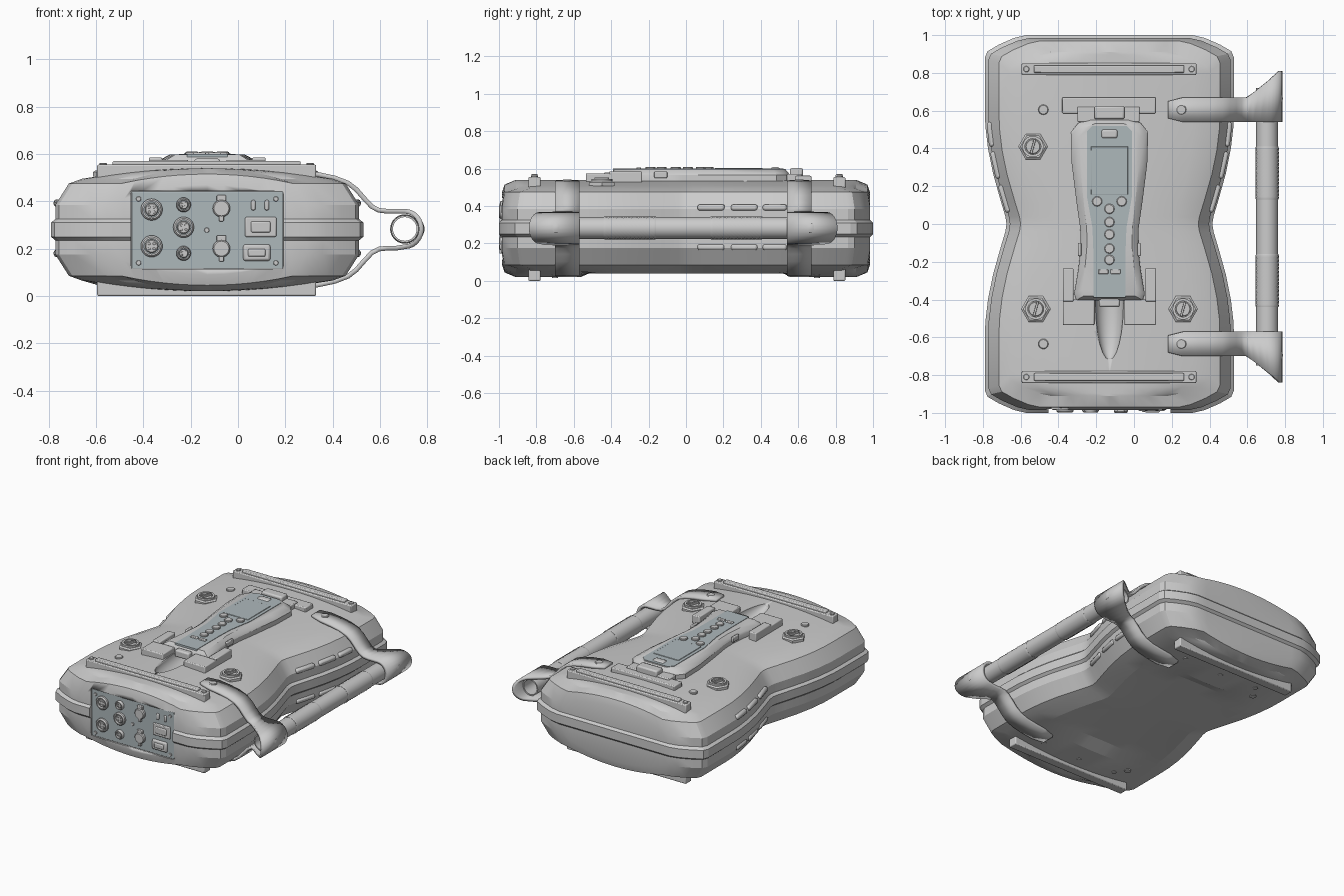
import bpy, bmesh, math
from mathutils import Matrix, Vector

if "Cube" in bpy.data.objects:
    bpy.data.objects.remove(bpy.data.objects["Cube"])

CX = -0.13  # centre line of the case
PANEL = bpy.data.materials.new("panel_blue_grey")
PANEL.diffuse_color = (0.42, 0.48, 0.50, 1)
PANEL.use_nodes = True
PANEL.node_tree.nodes["Principled BSDF"].inputs["Base Color"].default_value = PANEL.diffuse_color
AXES = {'Z': Matrix(), '-Y': Matrix.Rotation(math.pi / 2, 4, 'X'), 'X': Matrix.Rotation(math.pi / 2, 4, 'Y')}


def make(name, verts, faces, mat=None, angle=30):
    bm = bmesh.new()
    vs = [bm.verts.new(v) for v in verts]
    for f in faces:
        bm.faces.new([vs[i] for i in f])
    bmesh.ops.remove_doubles(bm, verts=bm.verts, dist=1e-5)
    bmesh.ops.recalc_face_normals(bm, faces=bm.faces)
    me = bpy.data.meshes.new(name)
    bm.to_mesh(me)
    bm.free()
    ob = bpy.data.objects.new(name, me)
    bpy.context.collection.objects.link(ob)
    if mat:
        me.materials.append(mat)
    bpy.ops.object.select_all(action='DESELECT')
    ob.select_set(True)
    bpy.context.view_layer.objects.active = ob
    bpy.ops.object.shade_smooth_by_angle(angle=math.radians(angle))
    return ob


def box(name, x0, x1, y0, y1, z0, z1, bevel=0.006, mat=None):
    c = Vector(((x0 + x1) / 2, (y0 + y1) / 2, (z0 + z1) / 2))
    vs = [Vector((x, y, z)) - c for x in (x0, x1) for y in (y0, y1) for z in (z0, z1)]
    ob = make(name, vs, [(0, 1, 3, 2), (4, 6, 7, 5), (0, 4, 5, 1), (2, 3, 7, 6), (0, 2, 6, 4), (1, 5, 7, 3)], mat)
    ob.location = c
    if bevel:
        b = ob.modifiers.new("bevel", 'BEVEL')
        b.width, b.segments = bevel, 2
    return ob


def lathe(name, prof, loc, axis='Z', n=24, closed=False, mat=None, bump=None):
    """Revolve a (radius, height) profile round an axis."""
    m, verts, faces = len(prof), [], []
    for i in range(n):
        a = 2 * math.pi * i / n
        for j, (r, h) in enumerate(prof):
            r += bump if bump and 1 < j < m - 2 and (i + j) % 2 else 0
            verts.append(Vector(loc) + AXES[axis] @ Vector((r * math.cos(a), r * math.sin(a), h)))
    for i in range(n):
        k = (i + 1) % n
        for j in range(m if closed else m - 1):
            l = (j + 1) % m
            q = (i * m + j, k * m + j, k * m + l, i * m + l)
            if prof[j][0] == 0:
                q = (q[0], q[2], q[3])
            elif prof[l][0] == 0:
                q = q[:3]
            faces.append(q)
    return make(name, verts, faces, mat)


def disc(name, r, h, loc, axis='Z', n=20, mat=None):
    return lathe(name, [(0, 0), (r, 0), (r, h * 0.7), (r * 0.85, h), (0, h)], loc, axis, n, mat=mat)


def stack(name, half, layers, mat=None):
    """Mirrored plan outline lofted through (x scale, y scale, z) layers."""
    ring = half + [(-x, y) for x, y in reversed(half)]
    n = len(ring)
    verts = [(CX + x * sx, 0.07 + (y - 0.07) * sy, z) for sx, sy, z in layers for x, y in ring]
    faces = [(l * n + i, l * n + (i + 1) % n, (l + 1) * n + (i + 1) % n, (l + 1) * n + i)
             for l in range(len(layers) - 1) for i in range(n)]
    faces += [tuple(range(n)), tuple(range(len(verts) - n, len(verts)))]
    return make(name, verts, faces, mat)


def top(x):
    return 0.495 + 0.045 * (1 - ((x - CX) / 0.53) ** 2)


# Case: waisted outline, stepped rim, arched lid and hollowed back
half_rows = [(1.0, .44), (.985, .505), (.95, .585), (.915, .645), (.88, .66), (.62, .66), (.52, .657), (.4, .643),
             (.27, .617), (.12, .575), (.04, .551)]
rows = half_rows + [(0, .545)] + [(-y, w) for y, w in reversed(half_rows)]
NR, NC = len(rows), 13
edge = [(0, j) for j in range(NC)] + [(k, NC - 1) for k in range(1, NR)] + \
       [(NR - 1, j) for j in range(NC - 2, -1, -1)] + [(k, 0) for k in range(NR - 2, 0, -1)]
upper = [(0, 0, .31, 0), (.018, .015, .325, 0), (.018, .015, .385, .085), (.075, .03, .475, .04), (.13, .09, .495, .045)]
layers = [(a, b, .56 - z, -c) for a, b, z, c in reversed(upper)] + upper


def case_point(k, j, layer):
    ix, iy, z, arch = layer
    y, w = rows[k]
    t = 2 * j / (NC - 1) - 1
    if layer is layers[0] and abs(y) < 0.6:
        arch = 0.03
        z -= 0.035 if abs(t) < 0.99 else 0
    return (CX + (w - ix) * t, y * (1 - iy), z + arch * (1 - t * t))


verts = [case_point(k, j, l) for l in layers for k, j in edge]
E = len(edge)
faces = [(l * E + i, l * E + (i + 1) % E, (l + 1) * E + (i + 1) % E, (l + 1) * E + i)
         for l in range(len(layers) - 1) for i in range(E)]
for l in (layers[0], layers[-1]):
    o = len(verts)
    verts += [case_point(k, j, l) for k in range(NR) for j in range(NC)]
    faces += [(o + k * NC + j, o + k * NC + j + 1, o + (k + 1) * NC + j + 1, o + (k + 1) * NC + j)
              for k in range(NR - 1) for j in range(NC - 1)]
case = make("case", verts, faces, angle=20)

# Cable scoop and connector recess cut into the case
scoop = lathe("scoop_cutter", [(math.sin(math.pi * i / 12) * .075 if 0 < i < 12 else 0, -.3 * math.cos(math.pi * i / 12))
              for i in range(13)], (CX, -.42, .545), '-Y')
recess = box("recess_cutter", -.452, .192, -1.1, -.975, .113, .443, 0)
for cutter in (scoop, recess):
    cutter.hide_render = True
    mod = case.modifiers.new("cut", 'BOOLEAN')
    mod.operation, mod.object, mod.solver = 'DIFFERENCE', cutter, 'EXACT'
    bpy.context.view_layer.objects.active = case
    bpy.ops.object.modifier_apply(modifier=mod.name)
    bpy.data.objects.remove(cutter)

# Rails above and feet below
for y in (.82, -.81):
    box("top_rail", -.595, .33, y - .032, y + .032, .48, .555)
    box("top_rail_strip", -.53, .265, y - .02, y + .02, .55, .57)
    box("foot_rail", -.595, .33, y - .032, y + .032, 0, .09)
    for x in (-.57, .305):
        disc("rail_screw", .016, .008, (x, y, .554), n=12)

# Side vents following the waist
for side in (-1, 1):
    for y0, y1 in ((.06, .21), (.24, .385), (.41, .54)):
        ym = (y0 + y1) / 2
        w = [next(b + (a - b) * (y - v) / (u - v) for (u, a), (v, b) in zip(rows, rows[1:]) if v <= y <= u)
             for y in (y0, ym, y1)]
        for z in (.392, .18):
            x = CX + side * (w[1] - .026)
            vent = box("side_vent", x - .018, x + .018, y0, y1, z - .016, z + .016, .012)
            vent.rotation_euler.z = -side * math.atan2(w[2] - w[0], y1 - y0)

# Carrying handle: two flared straps wrapped round a hollow bar
HZ = .283
upper_path = [(.18, .53), (.26, .524), (.34, .513), (.41, .498), (.465, .477), (.50, .45), (.535, .41), (.565, .378),
              (.595, .362), (.63, .358), (.67, .358)]
path = upper_path + [(.705 + .07 * math.cos(math.radians(a)), HZ + .075 * math.sin(math.radians(a)))
                     for a in range(90, -91, -15)] + [(x, 2 * HZ - z - .006) for x, z in reversed(upper_path)]
for s in (1, -1):
    verts = []
    for x, z in path:
        flare = max(0, (x - .6) / .175) * .14
        trim = .02 if x < .2 else 0
        verts += [(x, -.015 + s * (.555 + trim), z), (x, -.015 + s * (.685 - trim + flare), z)]
    strap = make("handle_strap", verts, [(2 * i, 2 * i + 1, 2 * i + 3, 2 * i + 2) for i in range(len(path) - 1)], angle=40)
    sol = strap.modifiers.new("thickness", 'SOLIDIFY')
    sol.thickness, sol.offset = .02, 0
    lathe("strap_bolt", [(0, 0), (.03, 0), (.026, .006), (.012, .011), (0, .012)], (.776, -.015 + s * .68, HZ), 'X')
    lathe("grip_knurl", [(.056, -.14), (.059, -.14)] + [(.059, -.135 + i * .01) for i in range(28)] +
          [(.059, .14), (.056, .14)], (.705, -.015 + s * .285, HZ), '-Y', 36, bump=.003)
    for x in (-.48, .25):
        disc("lid_screw", .027, .014, (x, -.015 + s * .62, top(x) + (.01 if x > 0 else -.004)), n=16)
        disc("base_screw", .022, .012, (x, -.015 + s * .62, .56 - top(x) - (.016 if x > 0 else .006)), n=12)
lathe("handle_bar", [(.058, -.72), (.058, .75), (.05, .75), (.05, -.72)], (.705, 0, HZ), '-Y', 32, closed=True)

# Back cover screws
for x in (-.42, -.13, .16):
    for y in (-.7, .7):
        disc("back_screw", .016, .01, (x, y, .556 - top(x)), n=12)

# Hexagonal latches on the lid
for x, y in ((-.535, .41), (-.52, -.45), (.26, -.45)):
    z = top(x)
    disc("latch_nut", .078, .025, (x, y, z - .008), n=6)
    lathe("latch_ring", [(.042, 0), (.056, 0), (.056, .03), (.042, .03)], (x, y, z), n=24, closed=True)
    disc("latch_core", .042, .02, (x, y, z))
    slot = box("latch_key", x - .04, x + .04, y - .006, y + .006, z + .015, z + .036, .002)
    slot.rotation_euler.z = 1.3

# Handset cradle
box("cradle_top", -.38, .115, .585, .67, .50, .562)
box("cradle_top_base", -.3, .03, .54, .62, .51, .572)
box("cradle_clip", -.21, -.05, .555, .625, .55, .603, .01)
for s in (-1, 1):
    a, b, c = (CX + s * v for v in (.08, .19, .247))
    box("cradle_side", min(b, c), max(b, c), -.41, -.235, .50, .585)
    box("cradle_foot", min(a, c), max(a, c), -.535, -.40, .50, .575)

# Handset with screen, keys and buttons
shape = [(.10, .555), (.165, .535), (.205, .485), (.20, .32), (.175, .12), (.155, -.02), (.152, -.12),
         (.165, -.24), (.187, -.37), (.175, -.405)]
stack("handset_body", shape, [(1, 1, .52), (1, 1, .565), (.95, .985, .578), (.78, .95, .597)])
stack("handset_face", [(.09, .52), (.12, .49), (.12, .15), (.09, -.02), (.085, -.15), (.085, -.39)],
      [(1, 1, .575), (1, 1, .60)], PANEL)
box("screen", CX - .098, CX + .098, .155, .41, .59, .604, .003, PANEL)
box("earpiece", CX - .042, CX + .042, .455, .50, .59, .608, .012)
for x, y in ((-.195, .12), (-.065, .12), (CX, .08), (CX, .01), (CX, -.055), (CX, -.13), (CX, -.19)):
    disc("button", .027, .012, (x, y, .598), n=12)
for s in (-1, 1):
    box("small_key", CX + s * .032 - .026, CX + s * .032 + .026, -.265, -.24, .595, .607, .004)
    box("side_grip", CX + s * .158 - .009, CX + s * .158 + .009, -.17, -.10, .55, .585, .005)
box("cable_plug", CX - .055, CX + .055, -.44, -.395, .53, .58, .01)

# Connector panel on the front
PY = -.978
box("connector_panel", -.45, .19, PY, -.95, .115, .441, .003, PANEL)
for x, z, r in ((-.365, .365, .046), (-.365, .21, .046), (-.23, .29, .044), (-.23, .385, .031), (-.23, .18, .031)):
    lathe("socket_ring", [(r * .7, 0), (r, 0), (r, .012), (r * .85, .02), (r * .7, .02)], (x, PY, z), '-Y', closed=True)
    disc("socket_core", r * .62, .012, (x, PY, z), '-Y')
    for i in range(4):
        a = math.pi / 4 + i * math.pi / 2
        disc("socket_pin", r * .13, .017, (x + r * .32 * math.cos(a), PY, z + r * .32 * math.sin(a)), '-Y', 8)
for z, s in ((.37, 1), (.2, 1)):
    disc("terminal_knob", .037, .022, (-.07, PY, z), '-Y', 24)
    box("terminal_tab", -.09, -.05, PY - .017, PY + .005, z + s * .03, z + s * .056, .004)
    box("terminal_stem", -.08, -.06, PY - .02, PY + .005, z - .055, z - .03, .004)
box("switch_frame", .03, .162, PY - .012, PY + .01, .25, .333, .005)
box("switch_rocker", .055, .137, PY - .019, PY, .268, .315, .006)
box("power_inlet", .022, .137, PY - .012, PY + .01, .148, .218, .01)
box("power_inlet_core", .042, .117, PY - .018, PY, .165, .2, .008)
for x in (.065, .122):
    box("fuse_slot", x - .009, x + .009, PY - .01, PY + .01, .362, .405, .006)
for x, z in ((-.42, .41), (-.42, .14), (.16, .41), (.16, .14), (-.132, .278)):
    disc("panel_screw", .011, .007, (x, PY, z), '-Y', 10)
